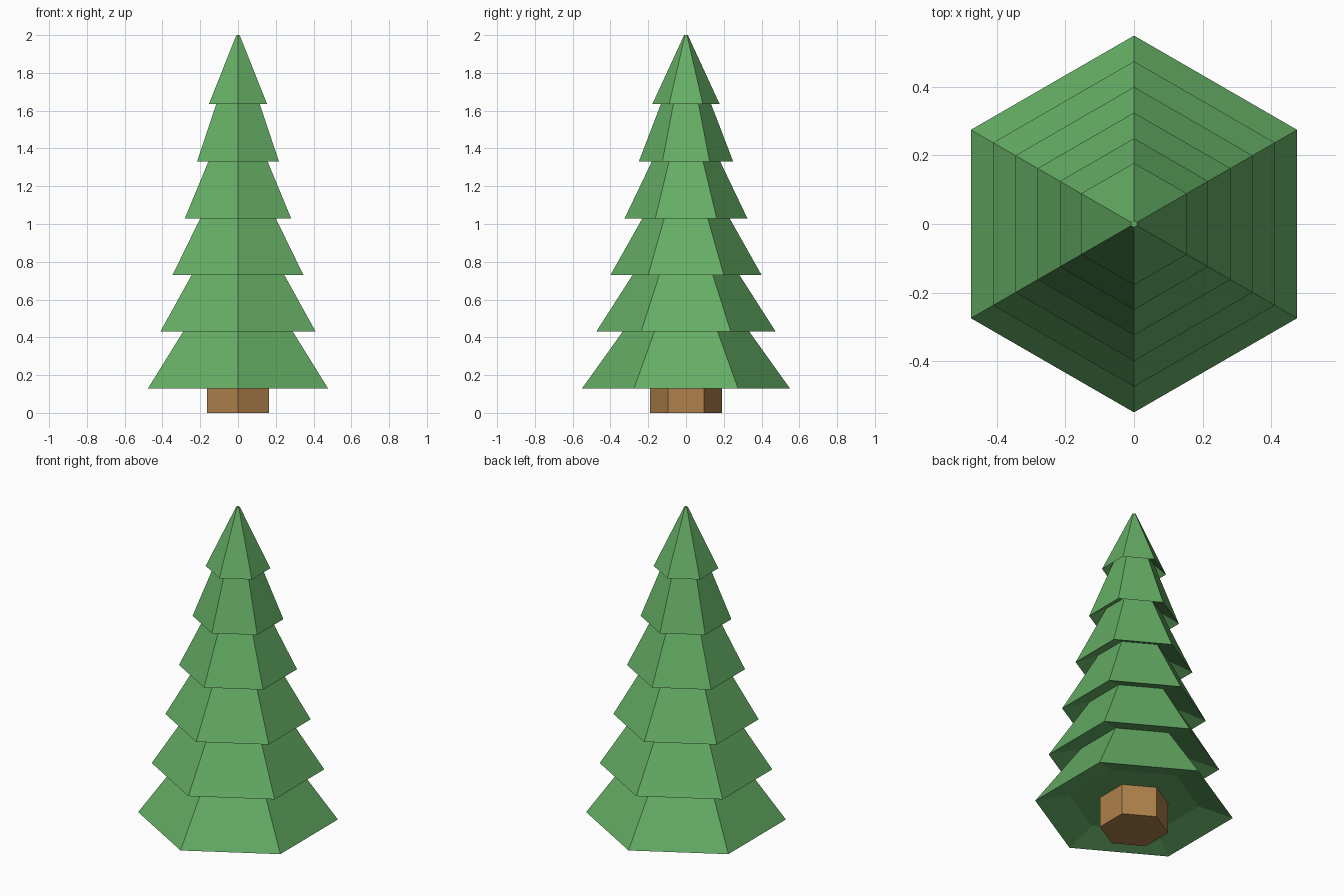
import bpy, bmesh
from math import cos, sin, tau

if "Cube" in bpy.data.objects:
    bpy.data.objects.remove(bpy.data.objects["Cube"])

SIDES = 6


def material(name, color):
    m = bpy.data.materials.new(name)
    m.diffuse_color = (*color, 1)
    m.use_nodes = True
    m.node_tree.nodes["Principled BSDF"].inputs["Base Color"].default_value = m.diffuse_color
    return m


def lathe(name, profile, mat):
    """Revolve a bottom-to-top (radius, z) profile into a capped hexagonal solid."""
    bm = bmesh.new()
    rings = []
    for r, z in profile:
        rings.append([bm.verts.new((r * cos(tau * (k / SIDES + 0.25)),
                                    r * sin(tau * (k / SIDES + 0.25)), z))
                      for k in range(SIDES)])
    for low, high in zip(rings, rings[1:]):
        for k in range(SIDES):
            n = (k + 1) % SIDES
            bm.faces.new((low[k], low[n], high[n], high[k]))
    bm.faces.new(rings[0][::-1])
    bm.faces.new(rings[-1])
    bmesh.ops.recalc_face_normals(bm, faces=bm.faces)
    mesh = bpy.data.meshes.new(name)
    bm.to_mesh(mesh)
    bm.free()
    mesh.materials.append(mat)
    ob = bpy.data.objects.new(name, mesh)
    bpy.context.collection.objects.link(ob)
    return ob


green = material("needles", (0.13, 0.42, 0.13))
brown = material("bark", (0.42, 0.22, 0.07))

# Foliage: six skirts, each with a recessed underside narrowing to a neck
rims = [(0.55, 0.13), (0.475, 0.43), (0.40, 0.73),
        (0.325, 1.03), (0.25, 1.33), (0.178, 1.635)]
necks = [0.36, 0.296, 0.248, 0.20, 0.155, 0.112]
RECESS = 0.055
profile = []
for (rim, z), neck in zip(rims, necks):
    profile += [(neck, z + RECESS), (rim, z)]
profile.append((0.01, 2.0))
lathe("foliage", profile, green)

# Trunk: short hexagonal post reaching the recessed underside
lathe("trunk", [(0.19, 0), (0.19, 0.19)], brown)
